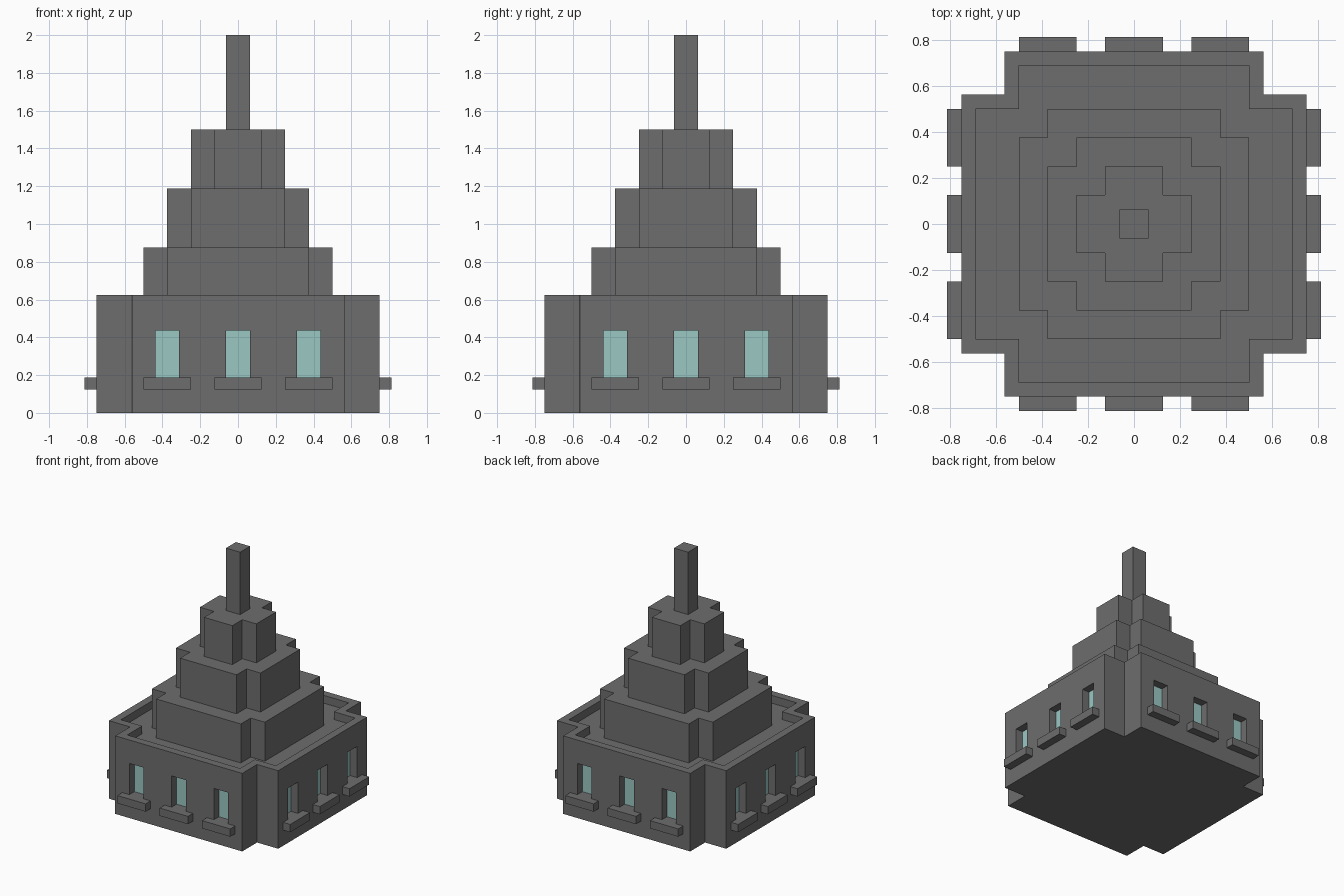
import bpy, bmesh, math
from mathutils import Matrix, Vector

if "Cube" in bpy.data.objects:
    bpy.data.objects.remove(bpy.data.objects["Cube"])


def material(name, rgb):
    m = bpy.data.materials.new(name)
    m.diffuse_color = (*rgb, 1)
    m.use_nodes = True
    m.node_tree.nodes["Principled BSDF"].inputs["Base Color"].default_value = m.diffuse_color
    return m


STONE = material("grey stone", (0.155, 0.155, 0.155))
GLASS = material("pale teal glass", (0.33, 0.58, 0.55))


def finish(bm, name):
    bmesh.ops.recalc_face_normals(bm, faces=bm.faces)
    mesh = bpy.data.meshes.new(name)
    bm.to_mesh(mesh)
    bm.free()
    mesh.materials.append(STONE)
    obj = bpy.data.objects.new(name, mesh)
    bpy.context.collection.objects.link(obj)
    return obj


def add_cross(bm, a, b, z0, z1):
    """Square prism of half width a with corners notched back to b."""
    quarter = [(a, -b), (a, b), (b, b)]
    pts = [Matrix.Rotation(i * math.pi / 2, 3, 'Z') @ Vector((x, y, z0))
           for i in range(4) for x, y in quarter]
    face = bm.faces.new([bm.verts.new(p) for p in pts])
    ext = bmesh.ops.extrude_face_region(bm, geom=[face], use_keep_orig=True)
    top = [v for v in ext["geom"] if isinstance(v, bmesh.types.BMVert)]
    bmesh.ops.translate(bm, vec=(0, 0, z1 - z0), verts=top)


def add_box(bm, lo, hi, turn=0):
    lo, hi = Vector(lo), Vector(hi)
    mat = (Matrix.Rotation(turn, 4, 'Z') @ Matrix.Translation((lo + hi) / 2)
           @ Matrix.Diagonal((*(hi - lo), 1)))
    bmesh.ops.create_cube(bm, size=1, matrix=mat)


WINDOWS = [(x, side * math.pi / 2) for side in range(4) for x in (-0.375, 0, 0.375)]

# base block, with roof tray and window recesses cut out
bm = bmesh.new()
add_cross(bm, 0.75, 0.5625, 0, 0.625)
base = finish(bm, "base")
bm = bmesh.new()
add_cross(bm, 0.6875, 0.5, 0.5625, 0.75)
for x, turn in WINDOWS:
    add_box(bm, (x - 0.0625, -0.85, 0.1875), (x + 0.0625, -0.6875, 0.4375), turn)
cutter = finish(bm, "recess_cutter")
cutter.hide_render = True
mod = base.modifiers.new("recesses", 'BOOLEAN')
mod.operation, mod.solver, mod.object = 'DIFFERENCE', 'EXACT', cutter
bpy.context.view_layer.update()
cut = bpy.data.meshes.new_from_object(
    base.evaluated_get(bpy.context.evaluated_depsgraph_get()))
base.modifiers.clear()
base.data = cut
bpy.data.objects.remove(cutter)

# window panes: recess back faces
cut.materials.clear()
cut.materials.append(STONE)
cut.materials.append(GLASS)
for p in cut.polygons:
    c = p.center
    depth = max(abs(c.x), abs(c.y))
    p.material_index = int(abs(depth - 0.6875) < 0.002 and 0.2 < c.z < 0.42
                           and abs(p.normal.z) < 0.1)

# window sills
bm = bmesh.new()
for x, turn in WINDOWS:
    add_box(bm, (x - 0.125, -0.8125, 0.125), (x + 0.125, -0.75, 0.1875), turn)
finish(bm, "window_sills")

# stepped tiers
for name, a, z0, z1 in (("lower_tier", 0.5, 0.5625, 0.875),
                        ("middle_tier", 0.375, 0.875, 1.1875),
                        ("upper_tier", 0.25, 1.1875, 1.5)):
    bm = bmesh.new()
    add_cross(bm, a, a - 0.125, z0, z1)
    finish(bm, name)

# spire
bm = bmesh.new()
add_box(bm, (-0.0625, -0.0625, 1.5), (0.0625, 0.0625, 2))
finish(bm, "spire")
